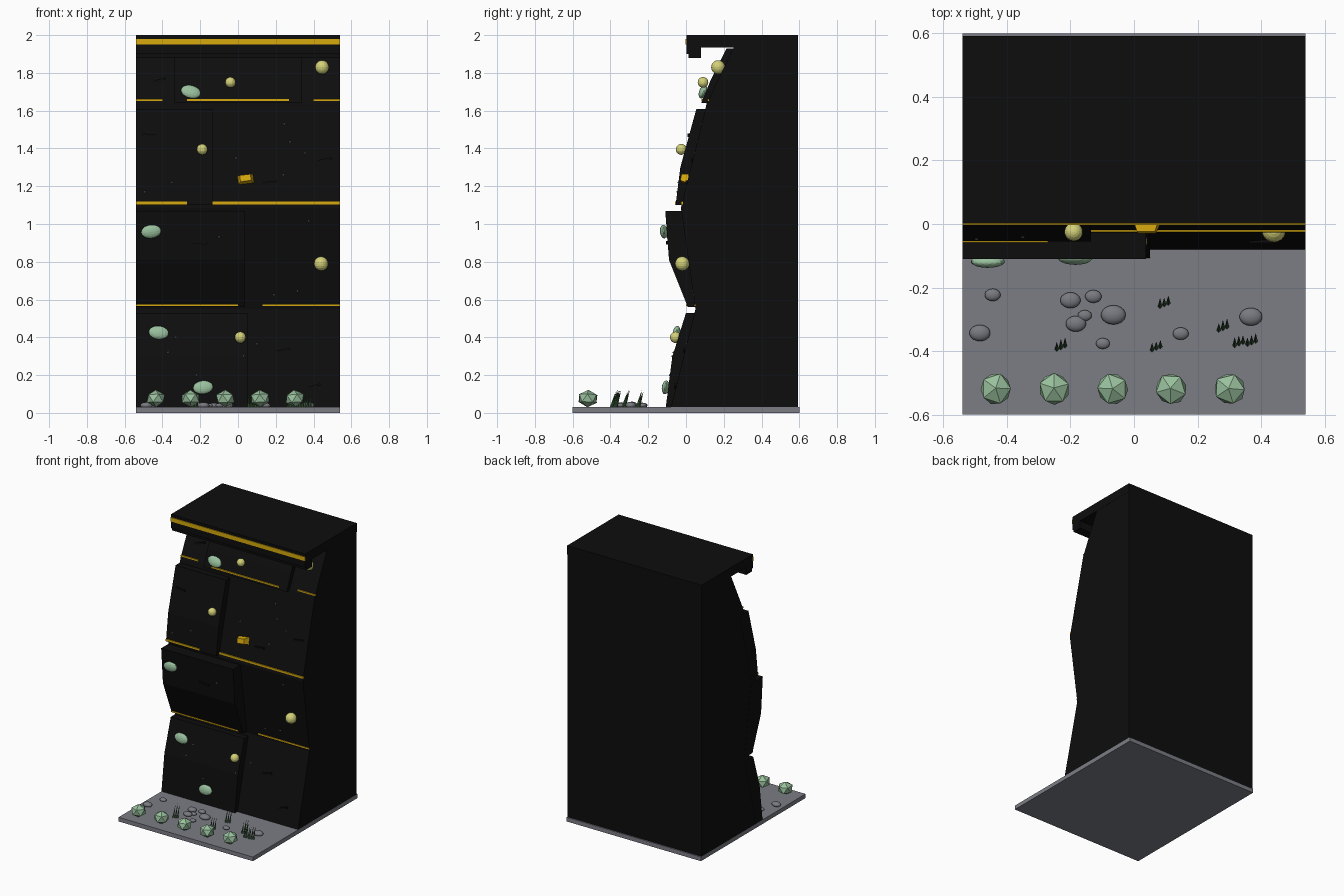
import bpy, bmesh, math, random
from mathutils import Matrix, Vector, Euler

if "Cube" in bpy.data.objects:
    bpy.data.objects.remove(bpy.data.objects["Cube"])
random.seed(4)


def mat(name, r, g, b):
    m = bpy.data.materials.new(name)
    m.diffuse_color = (r, g, b, 1)
    m.use_nodes = True
    m.node_tree.nodes["Principled BSDF"].inputs["Base Color"].default_value = m.diffuse_color
    return m


BLACK = mat("black_rock", .004, .004, .004)
GOLD = mat("gold", .68, .40, .004)
GROUND = mat("ground_grey", .20, .205, .235)
STONE = mat("stone_grey", .19, .195, .215)
SAGE = mat("sage_green", .32, .53, .34)
YELLOW = mat("pale_yellow", .65, .64, .19)
GRASS = mat("dark_green", .04, .10, .04)


def finish(name, bm, m, smooth=False):
    bmesh.ops.recalc_face_normals(bm, faces=bm.faces)
    me = bpy.data.meshes.new(name)
    bm.to_mesh(me)
    bm.free()
    me.materials.append(m)
    for p in me.polygons:
        p.use_smooth = smooth
    ob = bpy.data.objects.new(name, me)
    bpy.context.collection.objects.link(ob)
    return ob


def box(name, x0, x1, y0, y1, z0, z1, m):
    bm = bmesh.new()
    bmesh.ops.create_cube(bm, size=1, matrix=Matrix.LocRotScale(
        Vector(((x0 + x1) / 2, (y0 + y1) / 2, (z0 + z1) / 2)), None,
        Vector((x1 - x0, y1 - y0, z1 - z0))))
    return finish(name, bm, m)


def extrude(name, profile, x0, x1, m):
    """Extrude a (y, z) outline along x."""
    bm = bmesh.new()
    f = bm.faces.new([bm.verts.new((x0, y, z)) for y, z in profile])
    r = bmesh.ops.extrude_face_region(bm, geom=[f])
    bmesh.ops.translate(bm, vec=(x1 - x0, 0, 0),
                        verts=[v for v in r["geom"] if isinstance(v, bmesh.types.BMVert)])
    return finish(name, bm, m)


def ball(name, loc, size, m, rot=(0, 0, 0), ico=0, smooth=False):
    bm = bmesh.new()
    mx = Matrix.LocRotScale(Vector(loc), Euler(rot), Vector(size))
    if ico:
        bmesh.ops.create_icosphere(bm, subdivisions=ico, radius=1, matrix=mx)
    else:
        bmesh.ops.create_uvsphere(bm, u_segments=18, v_segments=10, radius=1, matrix=mx)
    return finish(name, bm, m, smooth)


W = .54
# front lines (y, z) of the rock core and of the raised panels
CORE = [(-.08, .03), (.05, .55), (-.027, 1.085), (.11, 1.64), (.255, 1.94)]
PANELS = [(-W, .05, [(-.107, .03), (-.073, .295), (.0, .53)]),
          (-W, .037, [(.01, .56), (-.09, .81), (-.11, 1.07)]),
          (-W, -.135, [(-.055, 1.10), (-.03, 1.30), (.055, 1.61)]),
          (-.335, .335, [(.08, 1.64), (.13, 1.76), (.215, 1.93)])]


def on_line(line, z):
    for (ya, za), (yb, zb) in zip(line, line[1:]):
        if za <= z <= zb:
            return ya + (yb - ya) * (z - za) / (zb - za)
    return None


def wall_y(x, z):
    """Front surface of the cliff at x, z."""
    ys = [on_line(CORE, z)]
    ys += [on_line(l, z) for a, b, l in PANELS if a <= x <= b]
    return min(y for y in ys if y is not None)


# base, core and raised rock panels
box("ground_slab", -W, W, -.6, .6, 0, .03, GROUND)
extrude("cliff_core", CORE + [(.592, 1.94), (.592, .03)], -W + .001, W - .001, BLACK)
for i, (a, b, line) in enumerate(PANELS):
    back = [(on_line(CORE, z) + .05, z) for y, z in reversed(line)]
    extrude(f"rock_panel_{i + 1}", line + back, a, b, BLACK)

# top slab with hanging lip and gold band
extrude("top_slab", [(.002, 1.90), (.012, 1.90), (.012, 1.88), (.08, 1.88), (.08, 1.935),
                     (.592, 1.935), (.592, 2), (.002, 2)], -W, W, BLACK)
box("top_band", -W, W, -.003, .006, 1.95, 1.98, GOLD)

# thin gold strips along the ledges
STRIPS = [(.565, .010, [(-W, 0), (.13, W)]),
          (1.104, .014, [(-W, -.27), (-.135, W)]),
          (1.652, .010, [(-W, -.40), (-.27, .27), (.40, W)])]
for z, h, spans in STRIPS:
    for a, b in spans:
        y = wall_y((a + b) / 2, z + h / 2)
        box("ledge_strip", a, b, y - .005, y + .004, z, z + h, GOLD)

# round holds, oval holds and gold wedge hold
for x, y, z, r in [(.445, .17, 1.83, .037), (-.04, .09, 1.75, .028), (-.19, -.025, 1.395, .029),
                   (.44, -.02, .79, .038), (.012, -.055, .40, .03)]:
    ball("round_hold", (x, y, z), (r, r, r), YELLOW)
for x, y, z, t, lean in [(-.25, .09, 1.70, .25, -.4), (-.46, -.118, .96, -.12, .1),
                         (-.42, -.05, .425, .1, -.15), (-.185, -.108, .135, -.1, -.15)]:
    ball("oval_hold", (x, y, z), (.054, .02, .036), SAGE, (lean, t, 0))
bm = bmesh.new()
bmesh.ops.create_cone(bm, cap_ends=True, segments=4, radius1=.062, radius2=.04, depth=.045,
                      matrix=Matrix.Rotation(math.pi / 4, 4, 'Z'))
bmesh.ops.transform(bm, verts=bm.verts, matrix=Matrix.LocRotScale(
    Vector((.04, -.005, 1.24)), Euler((math.pi / 2 - .2, -.12, 0)), Vector((1, .6, 1))))
finish("wedge_hold", bm, GOLD)

# small bolts and dark cracks on the wall
for x, z in [(.245, 1.53), (.275, 1.435), (.355, 1.375), (-.01, 1.35), (.24, 1.26), (-.35, 1.22),
             (-.495, 1.17), (.375, 1.015), (-.1, .93), (.315, .645), (.19, .625), (-.33, .40),
             (.1, .365), (-.37, .32), (.03, .30), (-.22, .2)]:
    ball("bolt", (x, wall_y(x, z), z), (.006, .006, .006), STONE, ico=1)
for x, z, t in [(-.42, 1.76, -.3), (-.47, 1.47, .1), (.46, 1.34, -.2), (.17, 1.22, -.1),
                (.24, .33, -.2), (.40, .14, -.3), (-.2, .90, .1)]:
    bm = bmesh.new()
    bmesh.ops.create_cube(bm, size=1, matrix=Matrix.LocRotScale(
        Vector((x, wall_y(x, z), z)), Euler((0, t, 0)), Vector((.075, .016, .012))))
    finish("crack", bm, BLACK)

# bushes
for i in range(5):
    ball("bush", (-.435 + i * .184, -.519, .076), (.053, .055, .046), SAGE,
         (random.uniform(-.1, .1), 0, .3 * i), ico=1)

# pebbles
for x, y, r in [(-.445, -.223, .025), (-.485, -.343, .033), (-.20, -.24, .032), (-.128, -.228, .026),
                (-.155, -.288, .022), (-.183, -.314, .032), (-.065, -.286, .039), (-.098, -.376, .022),
                (.147, -.345, .025), (.368, -.292, .036)]:
    ball("pebble", (x, y, .04), (r, r * .78, r * .5), STONE, smooth=True)

# grass tufts of leaning blades
for x, y in [(-.23, -.39), (.095, -.255), (.07, -.392), (.28, -.33), (.33, -.378), (.37, -.375)]:
    bm = bmesh.new()
    for k in (-1, 0, 1):
        h = random.uniform(.07, .1)
        mx = (Matrix.Translation((x + k * .013, y + k * .005, .028)) @
              Matrix.Rotation(-.28, 4, 'X') @ Matrix.Translation((0, 0, h / 2)))
        bmesh.ops.create_cone(bm, cap_ends=True, segments=4, radius1=.007, radius2=.0005,
                              depth=h, matrix=mx)
    finish("grass_tuft", bm, GRASS)
